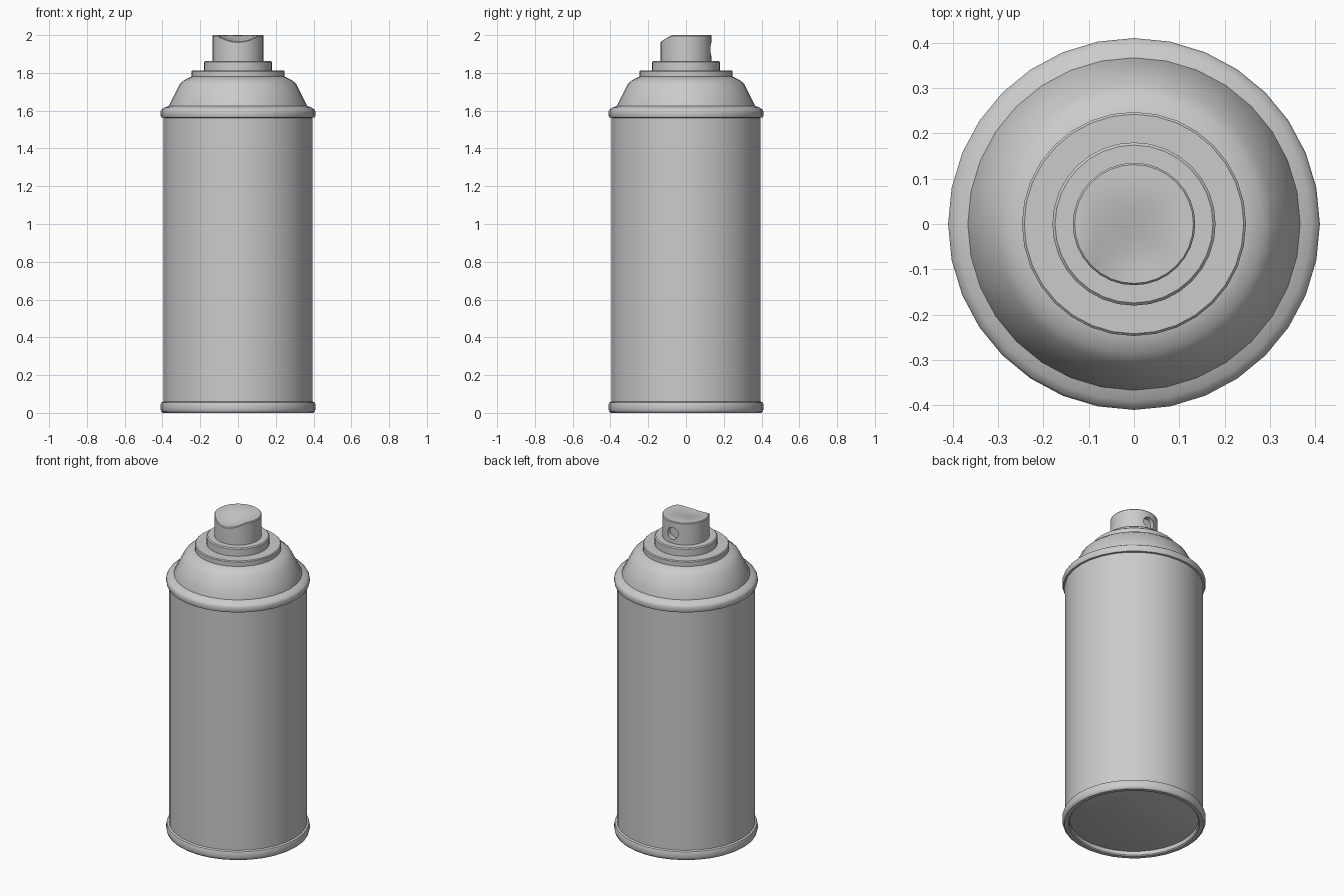
import bpy, bmesh, math

if "Cube" in bpy.data.objects:
    bpy.data.objects.remove(bpy.data.objects["Cube"])

SIDES = 32


def finish(bm, name, angle=35):
    bmesh.ops.remove_doubles(bm, verts=bm.verts, dist=1e-5)
    bmesh.ops.recalc_face_normals(bm, faces=bm.faces)
    mesh = bpy.data.meshes.new(name)
    bm.to_mesh(mesh)
    bm.free()
    obj = bpy.data.objects.new(name, mesh)
    bpy.context.collection.objects.link(obj)
    bpy.ops.object.select_all(action='DESELECT')
    obj.select_set(True)
    bpy.context.view_layer.objects.active = obj
    bpy.ops.object.shade_smooth_by_angle(angle=math.radians(angle))
    return obj


def lathe(name, profile, closed=False, top=None):
    """Revolve (radius, z) points; radius 0 closes on the axis."""
    bm = bmesh.new()
    rings = []
    for r, z in profile:
        if r == 0:
            rings.append([bm.verts.new((0, 0, z))] * SIDES)
            continue
        ring = []
        for i in range(SIDES):
            a = 2 * math.pi * i / SIDES
            x, y = r * math.cos(a), r * math.sin(a)
            ring.append(bm.verts.new((x, y, top(x, y, z) if top else z)))
        rings.append(ring)
    pairs = list(zip(rings, rings[1:]))
    if closed:
        pairs.append((rings[-1], rings[0]))
    for lo, hi in pairs:
        for i in range(SIDES):
            j = (i + 1) % SIDES
            bm.faces.new(list(dict.fromkeys((lo[i], lo[j], hi[j], hi[i]))))
    return finish(bm, name)


# Can body with recessed base
lathe("can_body", [(0, 0.03), (0.37, 0.03), (0.395, 0.04), (0.395, 1.58),
                   (0.37, 1.60), (0, 1.60)])

# Rolled rims
lathe("bottom_rim", [(0.37, 0.035), (0.37, 0.006), (0.376, 0), (0.398, 0),
                     (0.406, 0.006), (0.41, 0.018), (0.41, 0.044),
                     (0.406, 0.055), (0.394, 0.06)], closed=True)
lathe("top_rim", [(0.392, 1.562), (0.406, 1.564), (0.41, 1.574), (0.41, 1.596),
                  (0.405, 1.606), (0.39, 1.616), (0.366, 1.625),
                  (0.36, 1.60)], closed=True)

# Shoulder cone
lathe("shoulder", [(0, 1.60), (0.367, 1.60), (0.367, 1.624), (0.308, 1.742),
                   (0.285, 1.762), (0.247, 1.78), (0, 1.78)])

# Stepped collars under the nozzle
lathe("valve_ring", [(0, 1.77), (0.247, 1.77), (0.247, 1.808),
                     (0.242, 1.813), (0, 1.813)])
lathe("valve_cup", [(0, 1.81), (0.18, 1.81), (0.18, 1.857),
                    (0.174, 1.863), (0, 1.863)])


# Spray button with a finger scoop open towards the front
def scoop(x, y, z):
    if z < 1.98:
        return z
    t = min(1, max(0, (0.10 - y) / 0.2))
    across = max(0, 1 - (x / 0.11) ** 2)
    return z - 0.034 * t * t * (3 - 2 * t) * across


button = lathe("spray_button", [(0, 1.86), (0.135, 1.86), (0.135, 1.995),
                                (0.131, 2.0), (0.112, 2.0), (0.09, 2.0),
                                (0.065, 2.0), (0.04, 2.0), (0.02, 2.0),
                                (0, 1.983)], top=scoop)

# Nozzle hole at the back of the button
bpy.ops.mesh.primitive_cylinder_add(vertices=24, radius=0.037, depth=0.08,
                                    location=(0, 0.145, 1.925),
                                    rotation=(math.pi / 2, 0, 0))
cutter = bpy.context.object
cutter.name = "hole_cutter"
cutter.hide_render = True
mod = button.modifiers.new("nozzle_hole", 'BOOLEAN')
mod.operation = 'DIFFERENCE'
mod.object = cutter
mod.solver = 'EXACT'
bpy.context.view_layer.objects.active = button
# Apply ahead of the smoothing so the hole edge stays crisp
bpy.ops.object.modifier_apply(modifier=mod.name)
bpy.data.objects.remove(cutter)
bpy.ops.object.select_all(action='DESELECT')
button.select_set(True)
bpy.ops.object.shade_smooth_by_angle(angle=math.radians(35))
